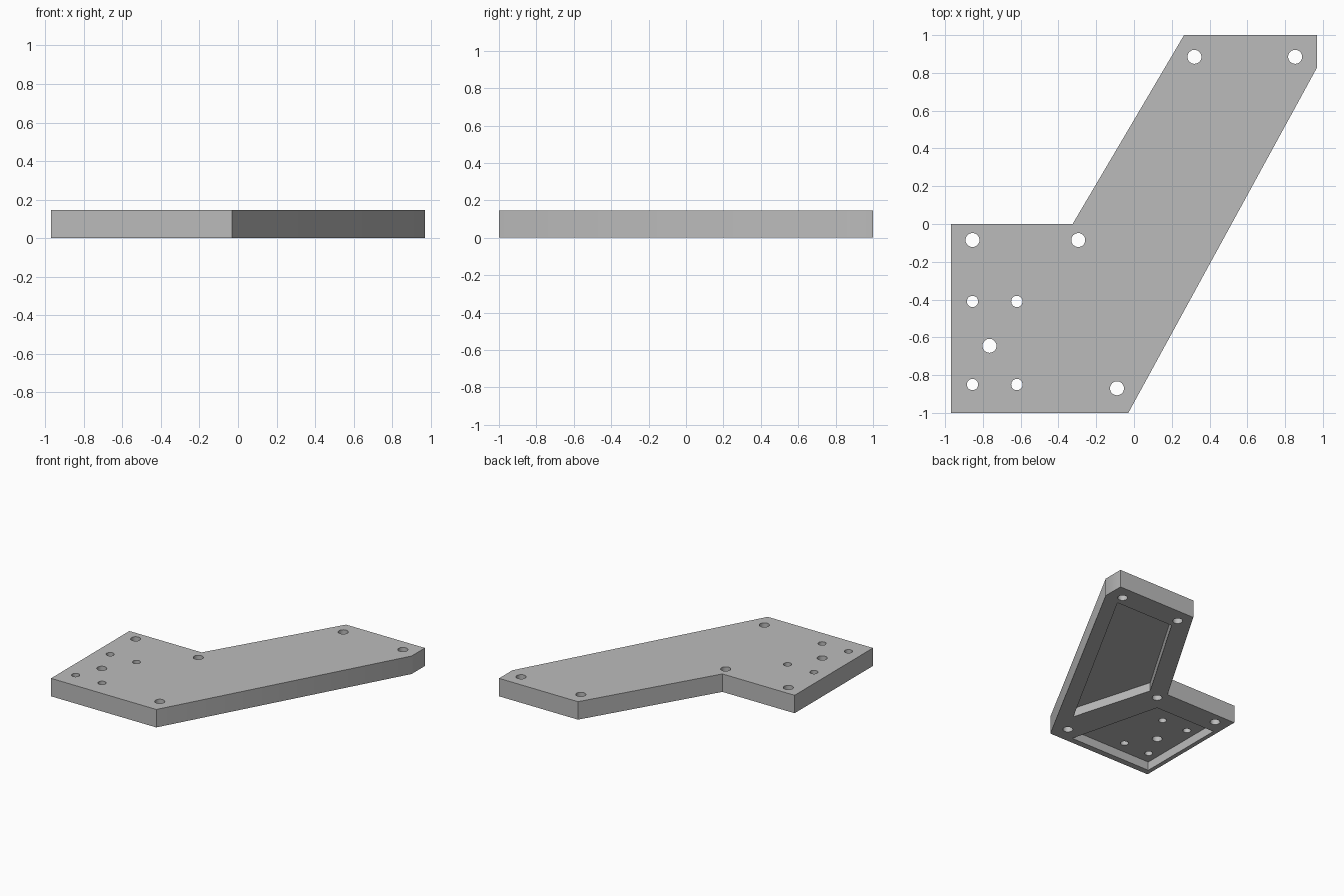
import bpy
import bmesh
from mathutils import Matrix

cube = bpy.data.objects.get("Cube")
if cube:
    bpy.data.objects.remove(cube, do_unlink=True)

THICK = 0.145
POCKET_TOP = 0.07

grey = bpy.data.materials.new("plain grey")
grey.use_nodes = True
colour = (0.5, 0.5, 0.5, 1)
grey.diffuse_color = colour
grey.node_tree.nodes["Principled BSDF"].inputs["Base Color"].default_value = colour


def add_prism(bm, outline, z0, z1):
    """Extrude a flat outline from z0 up to z1."""
    base = bm.faces.new([bm.verts.new((x, y, z0)) for x, y in outline])
    top = bmesh.ops.extrude_face_region(bm, geom=[base])["geom"]
    bmesh.ops.translate(bm, vec=(0, 0, z1 - z0),
                        verts=[v for v in top if isinstance(v, bmesh.types.BMVert)])


def add_drill(bm, x, y, radius):
    bmesh.ops.create_cone(bm, cap_ends=True, segments=32, radius1=radius, radius2=radius,
                          depth=1, matrix=Matrix.Translation((x, y, 0)))


def make_object(name, bm):
    bmesh.ops.recalc_face_normals(bm, faces=bm.faces)
    mesh = bpy.data.meshes.new(name)
    bm.to_mesh(mesh)
    bm.free()
    mesh.materials.append(grey)
    obj = bpy.data.objects.new(name, mesh)
    bpy.context.collection.objects.link(obj)
    return obj


def cut(target, cutter):
    cutter.hide_render = True
    mod = target.modifiers.new("cut", "BOOLEAN")
    mod.operation = "DIFFERENCE"
    mod.solver = "EXACT"
    mod.object = cutter
    bpy.context.view_layer.objects.active = target
    bpy.ops.object.modifier_apply(modifier=mod.name)
    bpy.data.objects.remove(cutter, do_unlink=True)


# Bent plate
bm = bmesh.new()
add_prism(bm, [(-0.97, -1), (-0.03, -1), (0.97, 0.83), (0.97, 1),
               (0.265, 1), (-0.325, 0), (-0.97, 0)], 0, THICK)
plate = make_object("bent_plate", bm)

# Two pockets in the underside, with a rib between them
bm = bmesh.new()
add_prism(bm, [(0, -0.7), (0.835, 0.805), (0.312, 0.805), (-0.19, -0.04)], -0.1, POCKET_TOP)
add_prism(bm, [(-0.935, -0.95), (-0.2, -0.95), (-0.39, -0.2), (-0.935, -0.2)], -0.1, POCKET_TOP)
cut(plate, make_object("pocket_cutter", bm))

# Bolt holes, wide ones and a square of narrow ones
bm = bmesh.new()
for x, y in [(-0.855, -0.085), (-0.295, -0.085), (-0.765, -0.645),
             (-0.09, -0.87), (0.32, 0.885), (0.853, 0.885)]:
    add_drill(bm, x, y, 0.037)
for x in (-0.855, -0.62):
    for y in (-0.41, -0.85):
        add_drill(bm, x, y, 0.03)
cut(plate, make_object("hole_cutter", bm))

# Smooth hole walls, sharp edges elsewhere
bpy.ops.object.select_all(action="DESELECT")
plate.select_set(True)
bpy.context.view_layer.objects.active = plate
bpy.ops.object.shade_smooth_by_angle()
